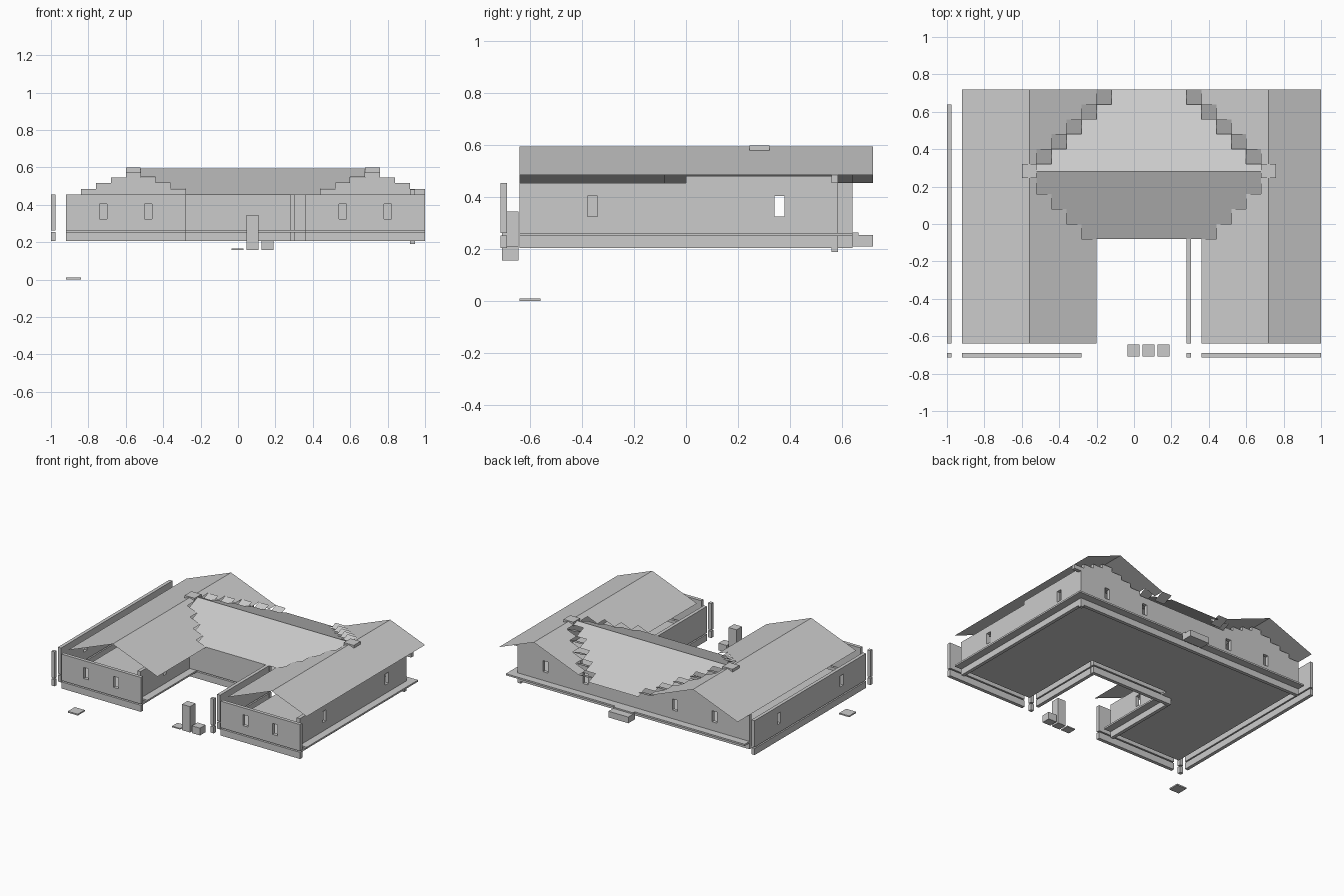
import bpy, bmesh

if "Cube" in bpy.data.objects:
    bpy.data.objects.remove(bpy.data.objects["Cube"])

C = 0.08          # module size
T = 0.025         # wall thickness
WALL0, WALL1 = 0.262, 0.455
SLOPE, RIDGE_Z = 0.39, 0.595
AXIS = 0.08       # plan symmetry line of the roofs
HALF = 0.64       # wing ridge distance from that line
RY = 0.28         # hall ridge y


def finish(name, bm):
    me = bpy.data.meshes.new(name)
    bm.to_mesh(me)
    bm.free()
    ob = bpy.data.objects.new(name, me)
    bpy.context.collection.objects.link(ob)
    return ob


def add_box(bm, x0, x1, y0, y1, z0, z1):
    r = bmesh.ops.create_cube(bm, size=1)
    for v in r['verts']:
        v.co.x = x1 if v.co.x > 0 else x0
        v.co.y = y1 if v.co.y > 0 else y0
        v.co.z = z1 if v.co.z > 0 else z0


def box(name, *b):
    bm = bmesh.new()
    add_box(bm, *b)
    return finish(name, bm)


def quad(bm, x0, x1, y0, y1, h):
    if x1 - x0 < 1e-4 or y1 - y0 < 1e-4:
        return
    pts = [(x0, y0), (x1, y0), (x1, y1), (x0, y1)]
    bm.faces.new([bm.verts.new((x, y, h(x, y))) for x, y in pts])


def wall(name, axis, a0, a1, pos, windows=()):
    """Wall panel with window openings plus its base strip."""
    bm = bmesh.new()

    def seg(s0, s1, z0, z1):
        if axis == 'x':
            add_box(bm, s0, s1, pos, pos + T, z0, z1)
        else:
            add_box(bm, pos, pos + T, s0, s1, z0, z1)
    s = a0
    for w in windows:
        seg(s, w - 0.02, WALL0, WALL1)
        seg(w - 0.02, w + 0.02, WALL0, 0.325)
        seg(w - 0.02, w + 0.02, 0.405, WALL1)
        s = w + 0.02
    seg(s, a1, WALL0, WALL1)
    seg(a0, a1, 0.205, 0.253)
    finish(name, bm)


# floor slab, U shaped
bm = bmesh.new()
add_box(bm, -0.92, 1.0, 0, 0.64, 0.25, 0.262)
add_box(bm, -0.92, -0.28, -0.64, 0, 0.25, 0.262)
add_box(bm, 0.36, 1.0, -0.64, 0, 0.25, 0.262)
finish("floor", bm)

# walls
wall("front_wall_left", 'x', -0.92, -0.28, -0.715, (-0.72, -0.48))
wall("front_wall_right", 'x', 0.36, 1.0, -0.715, (0.56, 0.80))
wall("outer_wall_left", 'y', -0.64, 0.64, -1.0, (-0.36, 0.36))
wall("outer_wall_right", 'y', -0.64, 0.56, 0.92, (-0.36, 0.36))
wall("inner_wall_left", 'y', -0.64, -0.08, -0.36, (-0.36,))
wall("inner_wall_right", 'y', -0.64, -0.08, 0.28)
wall("court_wall", 'x', -0.36, 0.28, -0.075)
wall("back_wall", 'x', -0.92, 0.92, 0.56, (-0.64, -0.32, 0.40, 0.72))

# corner posts
for i, (x, y) in enumerate([(-1.0, -0.715), (0.28, -0.715), (0.28, -0.075)]):
    bm = bmesh.new()
    add_box(bm, x, x + T, y, y + T, WALL0, WALL1)
    add_box(bm, x, x + T, y, y + T, 0.205, 0.253)
    finish(f"corner_post_{i}", bm)
box("back_corner_post", 0.92, 0.945, 0.56, 0.585, 0.19, 0.48)

# stepped gable walls under the wing roofs at the back
for side, ridge in (("left", -0.56), ("right", 0.72)):
    bm = bmesh.new()
    for k in range(-3, 5):
        x = ridge + k * C
        if x > 0.97:
            continue
        add_box(bm, x - C / 2, x + C / 2, 0.56, 0.585, WALL1, 0.575 - 0.03 * abs(k))
    finish(f"gable_{side}", bm)
box("side_wall_top", 0.92, 0.945, 0.0, 0.56, WALL1, 0.482)


# roofs: thin tiled sheets meeting in stepped valleys
def hall_h(x, y):
    return RIDGE_Z - SLOPE * abs(y - RY)


for side, s in (("left", -1), ("right", 1)):
    ridge = AXIS + s * HALF

    def wing_h(x, y):
        return RIDGE_Z - SLOPE * abs(x - ridge)

    def strip(bm, d0, d1, y0, y1, h):
        # d is the distance from the wing ridge towards the hall
        a, b = sorted((ridge - s * d0, ridge - s * d1))
        quad(bm, a, b, y0, y1, h)

    bm = bmesh.new()
    strip(bm, 0, -0.36 if s < 0 else -0.28, -0.64, 0.72, wing_h)
    strip(bm, 0, 0.04, -0.64, 0.72, wing_h)
    for i in range(4):
        d = 0.04 + C * i
        strip(bm, d, d + C, -0.64, 0.16 - C * i, wing_h)
        strip(bm, d, d + C, 0.40 + C * i, 0.72, wing_h)
    finish(f"wing_roof_{side}", bm)

    # back valley tiles, tilted towards the front
    bm = bmesh.new()
    for i in range(5):
        d, y = 0.04 + C * i, 0.32 + C * i
        low = hall_h(0, y + C)
        strip(bm, d, d + C, y, y + C, lambda px, py: low + SLOPE * (py - y))
    finish(f"valley_tiles_{side}", bm)

    # ridge junction cap
    box(f"ridge_cap_{side}", ridge - 0.04, ridge + 0.04, 0.245, 0.322, 0.57, 0.6)

bm = bmesh.new()
W = HALF - 0.04
quad(bm, AXIS - W, AXIS + W, 0.24, RY, hall_h)
quad(bm, AXIS - W, AXIS + W, RY, 0.32, hall_h)
for i in range(5):
    w = W - C * i
    if i < 4:
        quad(bm, AXIS - w, AXIS + w, 0.16 - C * i, 0.24 - C * i, hall_h)
    quad(bm, AXIS - w + C, AXIS + w - C, 0.32 + C * i, 0.40 + C * i, hall_h)
finish("hall_roof", bm)

# back step
box("back_step", -0.04, 0.12, 0.64, 0.72, 0.21, 0.255)
box("back_step_ledge", -0.04, 0.12, 0.64, 0.665, 0.255, 0.265)

# loose pieces by the courtyard entrance and a ground tile
box("entrance_plate", -0.035, 0.03, -0.708, -0.645, 0.157, 0.165)
box("entrance_pillar", 0.045, 0.11, -0.708, -0.645, 0.157, 0.345)
box("entrance_block", 0.125, 0.19, -0.708, -0.645, 0.157, 0.21)
box("ground_tile", -0.92, -0.84, -0.64, -0.56, 0.0, 0.01)
